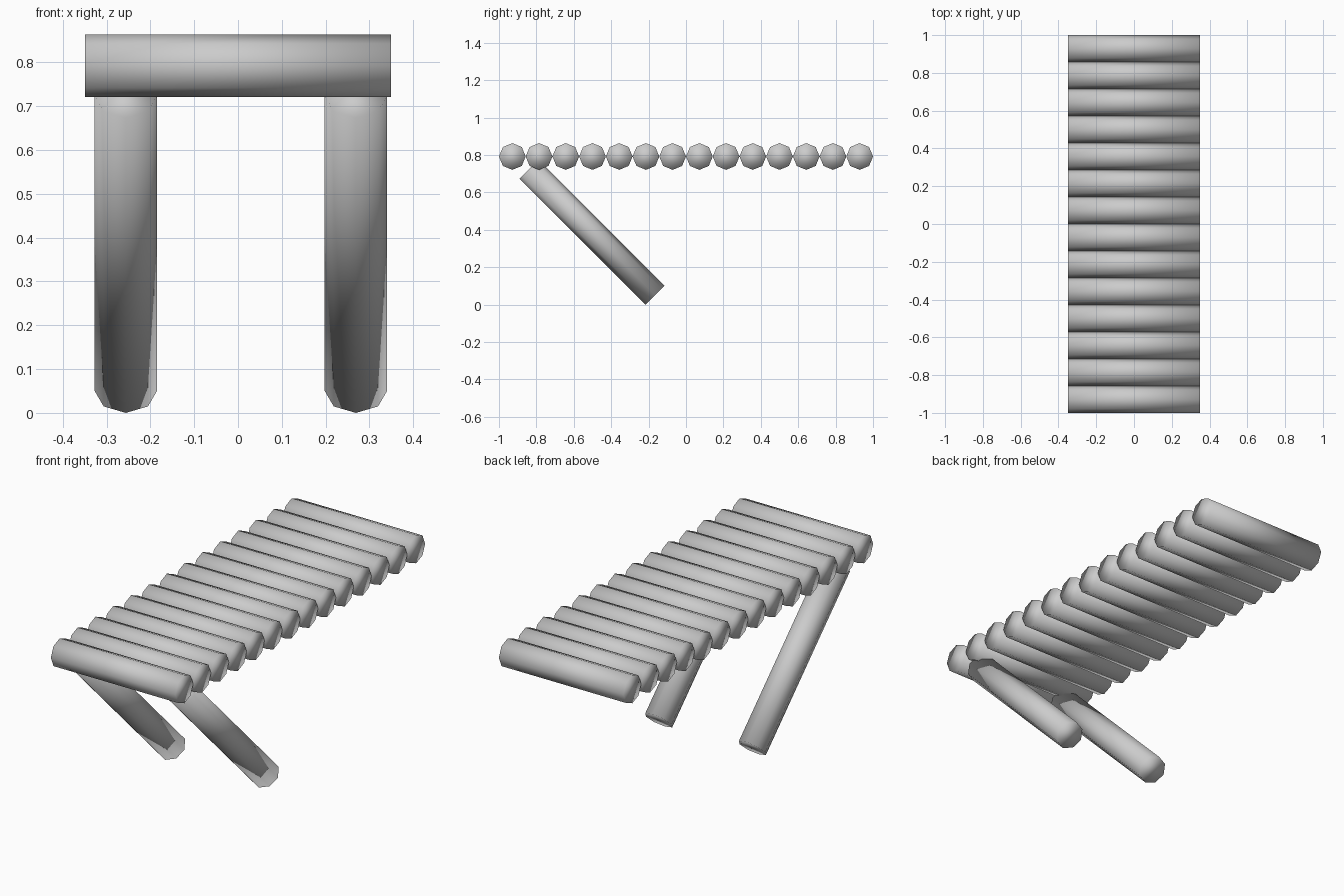
import bpy
from mathutils import Vector

if "Cube" in bpy.data.objects:
    bpy.data.objects.remove(bpy.data.objects["Cube"])

SLATS = 14
RADIUS = 1 / SLATS
LOG_Z = 0.792


def log(name, start, end):
    """Eight-sided, fully smoothed log between two points."""
    a, b = Vector(start), Vector(end)
    axis = b - a
    bpy.ops.mesh.primitive_cylinder_add(
        vertices=8, radius=RADIUS, depth=axis.length, location=(a + b) / 2)
    ob = bpy.context.object
    ob.name = name
    ob.rotation_euler = Vector((0, 0, 1)).rotation_difference(axis).to_euler()
    bpy.ops.object.shade_smooth()
    return ob


# Row of deck logs lying side by side along y
for i in range(SLATS):
    y = -1 + RADIUS * (2 * i + 1)
    log(f"deck_log_{i + 1}", (-0.349, y, LOG_Z), (0.349, y, LOG_Z))

# Two slanted support legs under the front end
for side, x in (("left", -0.256), ("right", 0.269)):
    log(f"support_leg_{side}", (x, -0.166, 0.0505), (x, -0.839, 0.7235))
